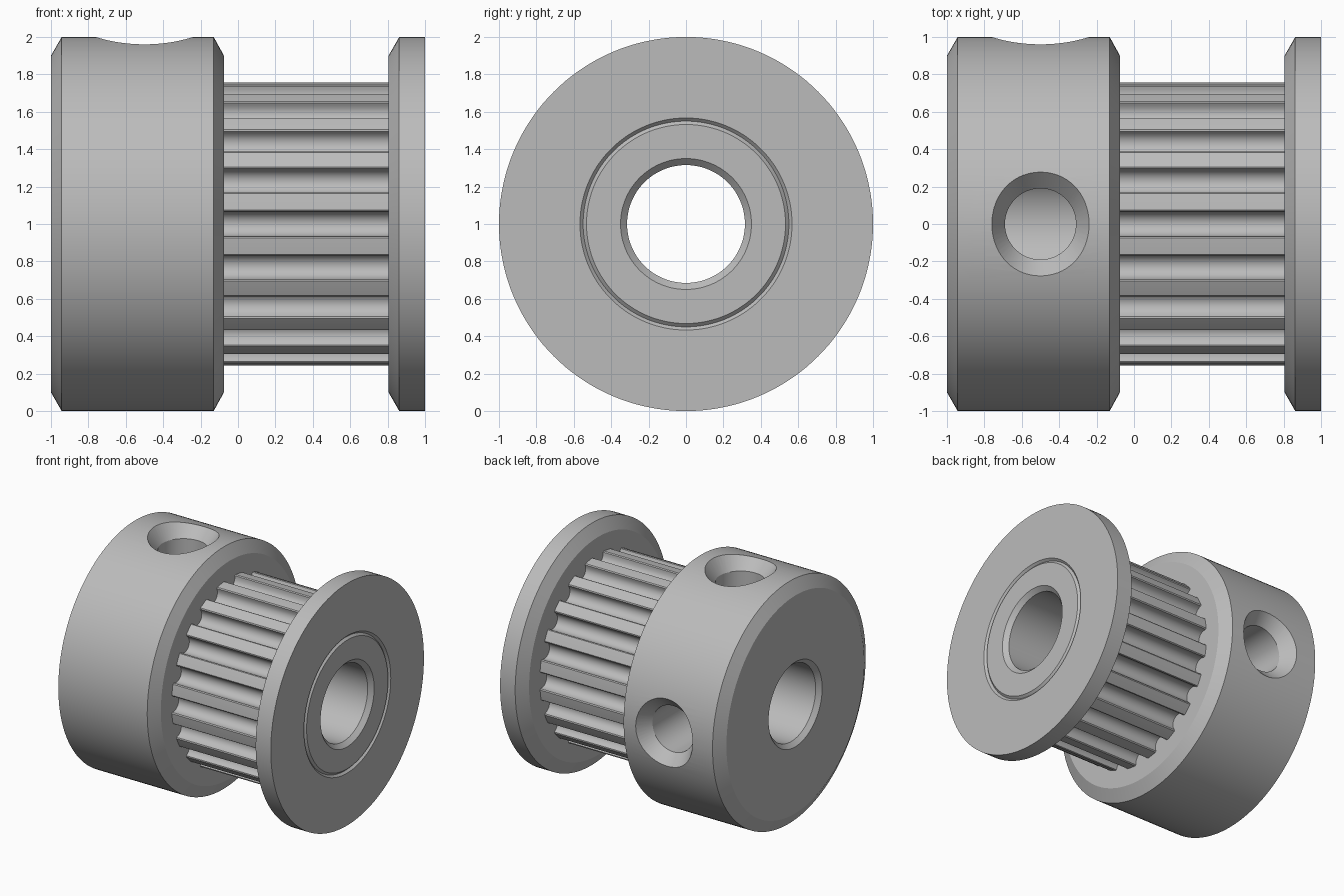
import bpy, bmesh
from math import sin, cos, pi, radians, sqrt
from mathutils import Matrix

if "Cube" in bpy.data.objects:
    bpy.data.objects.remove(bpy.data.objects["Cube"])

SEGMENTS = 144
TEETH = 20
BORE = 0.315
AXIS_HEIGHT = 1.0

metal = bpy.data.materials.new("Grey metal")
metal.use_nodes = True
colour = (0.5, 0.5, 0.5, 1)
metal.diffuse_color = colour
metal.node_tree.nodes["Principled BSDF"].inputs["Base Color"].default_value = colour


def loft(name, rings, closed=False):
    """Skin a series of equal-length rings; closed joins last to first, else caps."""
    bm = bmesh.new()
    loops = [[bm.verts.new(p) for p in ring] for ring in rings]
    count = len(loops[0])
    pairs = list(zip(loops, loops[1:]))
    if closed:
        pairs.append((loops[-1], loops[0]))
    else:
        bm.faces.new(loops[0])
        bm.faces.new(loops[-1])
    for a, b in pairs:
        for i in range(count):
            j = (i + 1) % count
            bm.faces.new((a[i], a[j], b[j], b[i]))
    bmesh.ops.recalc_face_normals(bm, faces=bm.faces)
    mesh = bpy.data.meshes.new(name)
    bm.to_mesh(mesh)
    bm.free()
    mesh.materials.append(metal)
    obj = bpy.data.objects.new(name, mesh)
    bpy.context.collection.objects.link(obj)
    return obj


def around(x, polar):
    """Points on a plane across the axle, from (angle, radius) pairs."""
    return [(x, r * cos(a), AXIS_HEIGHT + r * sin(a)) for a, r in polar]


def circle(radius, count=SEGMENTS):
    return [(2 * pi * i / count, radius) for i in range(count)]


def turned(name, profile):
    """Lathe a closed (x, radius) outline around the axle."""
    return loft(name, [around(x, circle(r)) for x, r in profile], closed=True)


# Hub with chamfered rims and bore mouth
hub = turned("hub", [(-1, 0.35), (-1, 0.9), (-0.943, 1), (-0.13, 1),
                     (-0.075, 0.9), (-0.075, BORE), (-0.965, BORE)])

# Outer flange and the sleeve end showing inside it, with a V groove between
flange = turned("flange", [(0.805, 0.55), (0.805, 0.9), (0.862, 1), (1, 1),
                           (1, 0.567), (0.983, 0.55)])
sleeve = turned("sleeve", [(-0.075, BORE), (-0.075, 0.55), (0.983, 0.55),
                           (1, 0.532), (1, 0.35), (0.965, BORE)])


# Toothed barrel: round-bottomed grooves between narrow lands
def tooth_outline():
    outline = []
    centre, groove, tip = 0.735, 0.066, 0.76
    for t in range(TEETH):
        base = 2 * pi * t / TEETH
        for k in range(13):
            a = pi * k / 12
            across, out = -groove * cos(a), centre - groove * sin(a)
            outline.append((base + across / out, sqrt(across ** 2 + out ** 2)))
        # Softened corners and the curved land
        for degrees, drop in ((5.1, 0.007), (5.7, 0), (9, 0), (12.3, 0), (12.9, 0.007)):
            outline.append((base + radians(degrees), tip - drop))
    return outline


outer = tooth_outline()
inner = [(a, 0.55) for a, r in outer]
barrel = loft("toothed_barrel", [around(x, ring) for x, ring in
              ((-0.075, inner), (-0.075, outer), (0.805, outer), (0.805, inner))],
              closed=True)

# Two countersunk set screw holes, on top and at the back
for name, tilt in (("top_screw_cutter", 0), ("back_screw_cutter", -pi / 2)):
    sections = ((0.1, 0.19, 0.19), (0.88, 0.19, 0.19), (1.02, 0.272, 0.342))
    cutter = loft(name, [[(rx * cos(a), ry * sin(a), h) for a, _ in circle(1, 64)]
                         for h, rx, ry in sections])
    cutter.data.transform(Matrix.Translation((-0.5, 0, AXIS_HEIGHT))
                          @ Matrix.Rotation(tilt, 4, "X"))
    cutter.hide_render = True
    cut = hub.modifiers.new(name, "BOOLEAN")
    cut.operation = "DIFFERENCE"
    cut.solver = "EXACT"
    cut.object = cutter

# Bake the holes and drop the cutters
bpy.context.view_layer.update()
baked = bpy.data.meshes.new_from_object(
    hub.evaluated_get(bpy.context.evaluated_depsgraph_get()))
cutters = [m.object for m in hub.modifiers]
hub.modifiers.clear()
hub.data = baked
for cutter in cutters:
    bpy.data.objects.remove(cutter)

# Smooth curved walls, keep machined edges crisp
for obj in bpy.context.view_layer.objects:
    obj.select_set(obj in (hub, flange, sleeve, barrel))
bpy.context.view_layer.objects.active = hub
bpy.ops.object.shade_smooth_by_angle(angle=radians(25))
